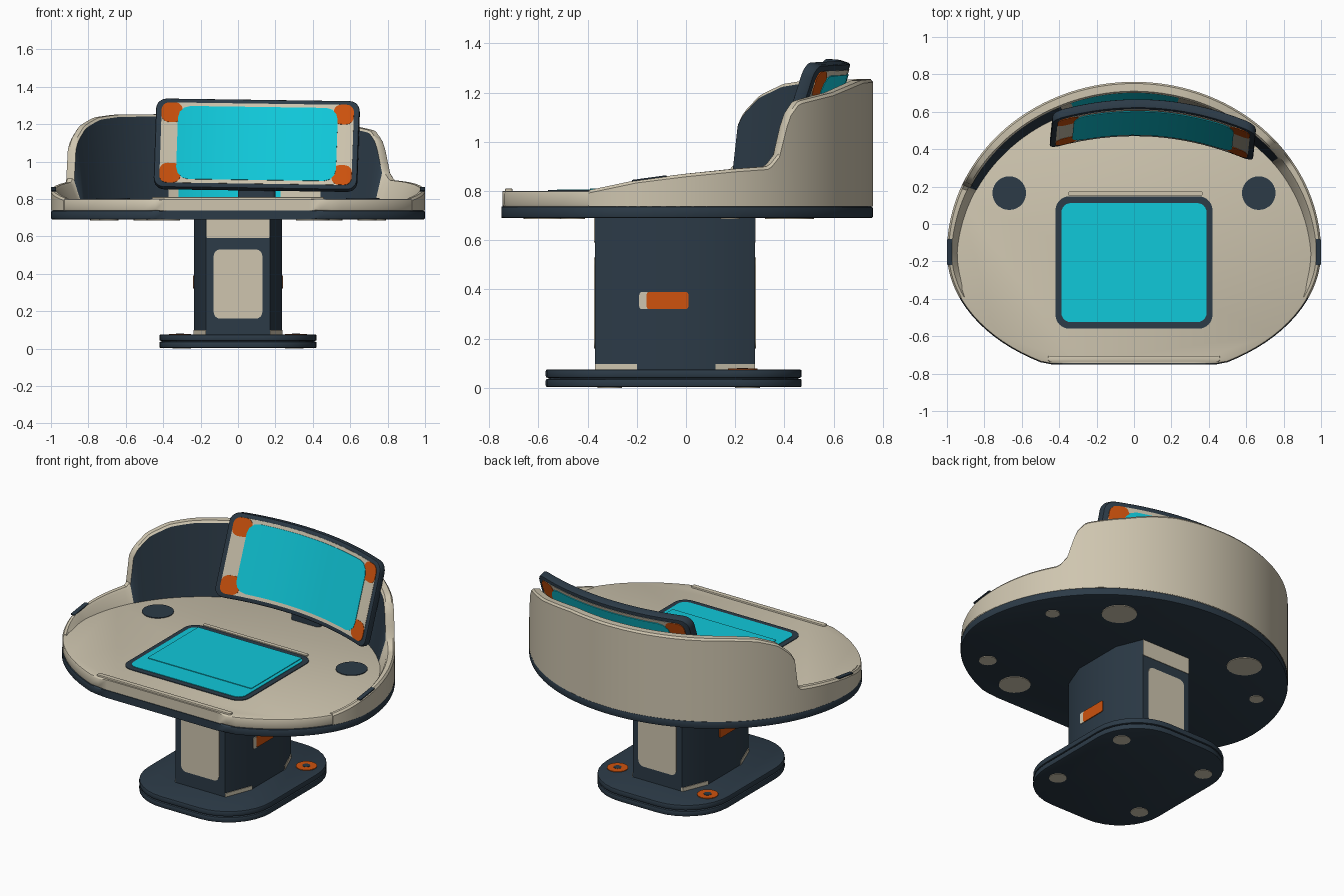
import bpy, bmesh
from math import sin, cos, pi, radians
from mathutils import Vector, Matrix

default_cube = bpy.data.objects.get("Cube")
if default_cube:
    bpy.data.objects.remove(default_cube, do_unlink=True)


def material(name, red, green, blue):
    mat = bpy.data.materials.new(name)
    mat.use_nodes = True
    mat.diffuse_color = (red, green, blue, 1)
    shader = next(n for n in mat.node_tree.nodes if n.type == "BSDF_PRINCIPLED")
    shader.inputs["Base Color"].default_value = (red, green, blue, 1)
    shader.inputs["Roughness"].default_value = 0.6
    return mat


CREAM = material("cream", 0.62, 0.56, 0.43)
NAVY = material("dark navy", 0.025, 0.043, 0.063)
CYAN = material("screen cyan", 0.005, 0.58, 0.7)
ORANGE = material("orange", 0.62, 0.085, 0.004)
parts = []


def finish(bm, name, mats):
    bmesh.ops.recalc_face_normals(bm, faces=bm.faces)
    mesh = bpy.data.meshes.new(name)
    bm.to_mesh(mesh)
    bm.free()
    for mat in mats:
        mesh.materials.append(mat)
    obj = bpy.data.objects.new(name, mesh)
    bpy.context.collection.objects.link(obj)
    parts.append(obj)
    return obj


def rounded_rect(x0, x1, y0, y1, r, steps=6):
    corners = [(x1 - r, y1 - r), (x0 + r, y1 - r), (x0 + r, y0 + r), (x1 - r, y0 + r)]
    return [(cx + r * cos(pi / 2 * (k + i / steps)), cy + r * sin(pi / 2 * (k + i / steps)))
            for k, (cx, cy) in enumerate(corners) for i in range(steps + 1)]


def circle(cx, cy, r, steps=20):
    return [(cx + r * cos(2 * pi * i / steps), cy + r * sin(2 * pi * i / steps))
            for i in range(steps)]


def prism(name, outline, z0, z1, mat, bevel=0, warp=None, cuts=()):
    """Extrude an outline, round its rims, slice it along x and warp it."""
    bm = bmesh.new()
    base = bm.faces.new([bm.verts.new((x, y, z0)) for x, y in outline])
    top = bmesh.ops.extrude_face_region(bm, geom=[base], use_keep_orig=True)["geom"]
    for v in top:
        if isinstance(v, bmesh.types.BMVert):
            v.co.z = z1
    if bevel:
        rims = [e for e in bm.edges if abs(e.verts[0].co.z - e.verts[1].co.z) < 1e-5]
        bmesh.ops.bevel(bm, geom=rims, offset=bevel, segments=2, profile=0.5, affect="EDGES")
    for x in cuts:
        bmesh.ops.bisect_plane(bm, geom=bm.verts[:] + bm.edges[:] + bm.faces[:],
                               plane_co=(x, 0, 0), plane_no=(1, 0, 0))
    if warp:
        for v in bm.verts:
            v.co = warp(v.co)
    return finish(bm, name, [mat])


# Base plate in two layers with a seam, feet underneath and bolts on top
def base_outline(inset):
    return rounded_rect(-0.42 + inset, 0.42 - inset, -0.57 + inset, 0.47 - inset, 0.29, 8)


prism("base_lower", base_outline(0), 0.003, 0.037, NAVY, 0.007)
prism("base_seam", base_outline(0.012), 0.03, 0.045, NAVY)
prism("base_upper", base_outline(0), 0.041, 0.075, NAVY, 0.007)
for side, label in ((1, "left"), (-1, "right")):
    prism(f"{label}_rear_bolt", circle(side * 0.31, 0.23, 0.06), 0.073, 0.079, ORANGE)
    prism(f"{label}_rear_bolt_hole", circle(side * 0.31, 0.23, 0.022), 0.077, 0.081, NAVY)
    for y, end in ((0.25, "rear"), (-0.31, "front")):
        prism(f"{label}_{end}_foot", circle(side * 0.3, y, 0.05), 0, 0.006, CREAM)

# Column with chamfered sides and painted panels
half = [(0.17, -0.37), (0.235, -0.2), (0.235, 0.12), (0.17, 0.28)]
column = half + [(-x, y) for x, y in reversed(half)]
prism("column", column, 0.07, 0.7, NAVY)
for y, out, end in ((-0.37, -1, "front"), (0.28, 1, "rear")):
    def stand(p, y=y, out=out):
        return Vector((p.x, y + out * p.z, p.y))
    prism(f"column_{end}_panel", rounded_rect(-0.13, 0.13, 0.16, 0.53, 0.035),
          -0.002, 0.004, CREAM, warp=stand)
    prism(f"column_{end}_band", rounded_rect(-0.168, 0.168, 0.59, 0.695, 0.005, 1),
          -0.002, 0.003, CREAM, warp=stand)
for side, label in ((1, "left"), (-1, "right")):
    def sideways(p, side=side):
        return Vector((side * (0.235 + p.z), p.x, p.y))
    prism(f"{label}_marker", rounded_rect(-0.16, 0.01, 0.32, 0.39, 0.012),
          -0.002, 0.005, ORANGE, warp=sideways)
    prism(f"{label}_marker_end", rounded_rect(-0.19, -0.15, 0.32, 0.39, 0.012),
          -0.002, 0.004, CREAM, warp=sideways)
    # Thin cream trim around the chamfered corners at the foot of the column
    for end, (a, b) in (("front", half[:2]), ("rear", half[2:])):
        trim = [(side * (x + dx), y) for (x, y), dx in
                ((a, -0.01), (a, 0.004), (b, 0.004), (b, -0.01))]
        prism(f"{label}_{end}_trim", trim, 0.075, 0.098, CREAM)


# Table top: an oval with a flat front edge
def rim_point(t, inset=0):
    depth = 0.91 if sin(t) > 0 else 0.68
    k = 1 - inset
    return k * cos(t), max(-0.15 + k * depth * sin(t), -0.75 + inset)


def oval(inset):
    return [rim_point(2 * pi * i / 96, inset) for i in range(96)]


prism("table_underside", oval(0), 0.69, 0.737, NAVY, 0.008)
prism("table_top", oval(0.004), 0.735, 0.8, CREAM, 0.01)
prism("front_lip", rounded_rect(-0.46, 0.46, -0.735, -0.705, 0.01), 0.79, 0.81, CREAM, 0.004)
for side, label in ((1, "left"), (-1, "right")):
    prism(f"{label}_table_spot", circle(side * 0.667, 0.165, 0.09, 28), 0.795, 0.804, NAVY)
    for spot, (x, y, r) in {"rear": (0.46, 0.42, 0.1), "front": (0.4, -0.57, 0.09),
                            "side": (0.75, 0.18, 0.04), "corner": (0.69, -0.46, 0.05)}.items():
        prism(f"{label}_{spot}_underside_spot", circle(side * x, y, r), 0.686, 0.692, CREAM)

# Raised rim that climbs into the back wall, taller on the right side
low_rim = [(-0.4, 0.803), (-0.2, 0.845), (0, 0.87), (0.2, 0.89)]
left_rim = low_rim + [(0.34, 0.9), (0.38, 0.95), (0.42, 1.11), (0.46, 1.165), (0.6, 1.2),
                      (0.72, 1.25), (0.77, 1.255)]
right_rim = low_rim + [(0.21, 0.91), (0.22, 1.06), (0.25, 1.12), (0.32, 1.19), (0.42, 1.235),
                       (0.52, 1.25), (0.77, 1.255)]


def rim_height(x, y):
    table = left_rim if x > 0 else right_rim
    for (ya, za), (yb, zb) in zip(table, table[1:]):
        if y <= yb:
            return za + (zb - za) * max(0, y - ya) / (yb - ya)
    return table[-1][1]


bm = bmesh.new()
rings = []
COUNT = 180
for i in range(COUNT + 1):
    t = -0.37 + (pi + 0.74) * i / COUNT
    x, y = rim_point(t)
    h, s = rim_height(x, y), max(0, sin(t))
    section = [(0, 0.737), (0, h - 0.012), (0.01, h), (0.025 + 0.03 * s, h),
               (0.035 + 0.03 * s, h - 0.012), (0.06 + 0.06 * s, 0.79)]
    rings.append([bm.verts.new((*rim_point(t, d), z)) for d, z in section])
for a, b in zip(rings, rings[1:]):
    for k in range(len(a)):
        n = (k + 1) % len(a)
        face = bm.faces.new((a[k], b[k], b[n], a[n]))
        x = face.calc_center_median().x
        if k == 4 and a[2].co.z > 0.94:
            face.material_index = 2 if -0.33 < x < 0.24 else 0 if -0.38 < x < 0.45 else 1
for ring in (rings[0], rings[-1]):
    bm.faces.new(ring)
finish(bm, "rim_and_back_wall", [CREAM, NAVY, CYAN])
for side, label in ((1, "left"), (-1, "right")):
    prism(f"{label}_rim_patch", rounded_rect(-0.22, -0.08, 0.972, 0.999, 0.004, 2), 0, 0.006, NAVY,
          warp=lambda p, s=side: Vector((s * p.y, p.x, rim_height(s, p.x) + p.z - 0.002)))

# Flat display set into the table
prism("table_display_frame", rounded_rect(-0.42, 0.42, -0.56, 0.148, 0.075), 0.795, 0.804, NAVY)
prism("table_display", rounded_rect(-0.388, 0.388, -0.525, 0.112, 0.05), 0.8, 0.807, CYAN)
prism("table_display_sheet", rounded_rect(-0.35, 0.365, -0.39, 0.108, 0.004, 1),
      0.804, 0.811, CYAN)
prism("table_display_ledge", rounded_rect(-0.35, 0.365, 0.15, 0.175, 0.004, 1),
      0.795, 0.809, CREAM)

# Curved upright screen, tilted back and turned slightly
tilt = Matrix.Rotation(radians(-18), 3, "X")
turn = Matrix.Rotation(radians(-3.7), 3, "Z") @ Matrix.Rotation(radians(0.8), 3, "Y")


def bend(p):
    q = tilt @ Vector((p.x, -p.z, p.y))
    q.y -= 0.1 * (p.x / 0.545) ** 2
    return turn @ q + Vector((0.107, 0.565, 1.087))


def screen_layer(name, outline, thick, mat, bevel=0):
    cuts = [i * 0.055 for i in range(-9, 10)]
    return prism(name, outline, -thick, thick, mat, bevel, bend, cuts)


screen_layer("screen_body", rounded_rect(-0.545, 0.545, -0.25, 0.25, 0.055), 0.026, NAVY, 0.01)
screen_layer("screen_border", rounded_rect(-0.515, 0.515, -0.225, 0.225, 0.045), 0.028, CREAM)
for sx, side in ((1, "left"), (-1, "right")):
    for sy, level in ((1, "upper"), (-1, "lower")):
        xs, ys = sorted((sx * 0.405, sx * 0.515)), sorted((sy * 0.115, sy * 0.225))
        screen_layer(f"{side}_{level}_screen_corner", rounded_rect(*xs, *ys, 0.04), 0.03, ORANGE)
screen_layer("screen_glass", rounded_rect(-0.428, 0.428, -0.205, 0.205, 0.065, 3), 0.032, CYAN)
prism("screen_bracket", rounded_rect(0, 0.2, 0.51, 0.64, 0.02), 0.79, 0.98, NAVY)

for obj in bpy.context.selected_objects:
    obj.select_set(False)
for obj in parts:
    obj.select_set(True)
bpy.context.view_layer.objects.active = parts[0]
bpy.ops.object.shade_smooth_by_angle(angle=radians(30))
